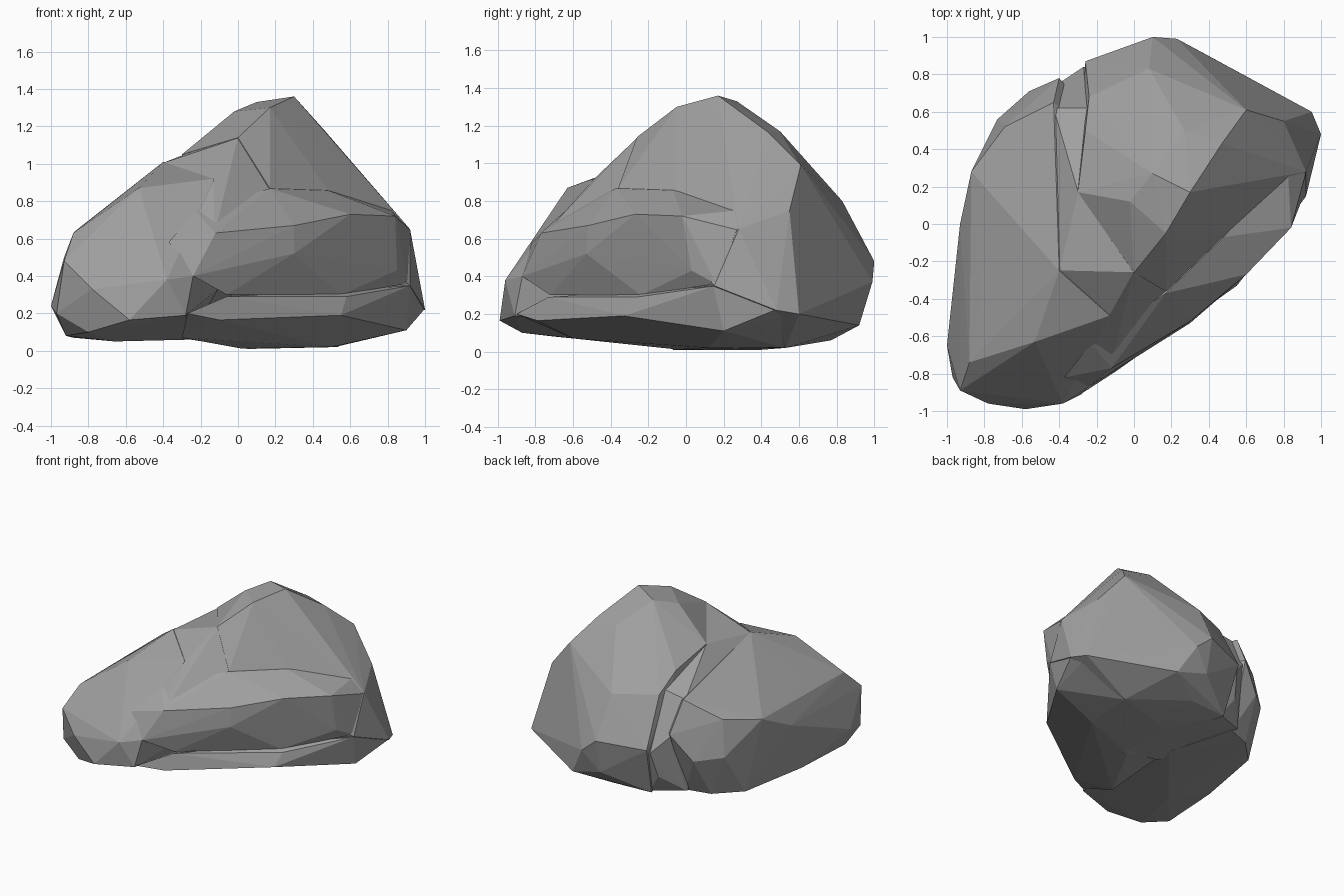
import bpy, bmesh


def hull(name, points):
    """Flat-faced convex chunk of stone wrapped around its corner points."""
    bm = bmesh.new()
    for p in points:
        bm.verts.new(p)
    res = bmesh.ops.convex_hull(bm, input=bm.verts[:])
    loose = {g for g in res["geom_interior"] + res["geom_unused"]
             if isinstance(g, bmesh.types.BMVert)}
    bmesh.ops.delete(bm, geom=[v for v in loose if v.is_valid], context='VERTS')
    bmesh.ops.recalc_face_normals(bm, faces=bm.faces[:])
    mesh = bpy.data.meshes.new(name)
    bm.to_mesh(mesh)
    bm.free()
    ob = bpy.data.objects.new(name, mesh)
    bpy.context.collection.objects.link(ob)
    return ob


# Main mass: summit ridge, back and right end
boulder = hull("boulder", [
    (.30, .17, 1.36), (.17, -.05, 1.30), (.10, .27, 1.33), (-.02, .12, 1.28),
    (0, -.26, 1.14), (.27, .50, 1.17), (.47, .43, 1.17), (.60, .61, .99),
    (.60, .31, .99), (-.30, .17, 1.05), (-.26, .50, .95), (-.24, .68, .82),
    (.08, .83, .80), (.10, 1.0, .48), (.23, .99, .37), (-.26, .87, .45),
    (.82, .34, .76), (.80, .55, .75), (.95, .60, .20), (1.0, .48, .22),
    (.92, .28, .65), (.92, .15, .35), (.36, .92, .14), (.10, .94, .21),
    (-.22, .75, .06), (.10, .77, .06), (.53, .53, .02), (.05, .40, .01),
    (.05, -.07, .01), (.17, -.36, .87), (.48, -.06, .86)])

# Long left shoulder
shoulder = hull("left_shoulder", [
    (-.53, -.63, .87), (-.13, -.49, .92), (-.40, -.25, 1.01), (-.43, .65, .82),
    (-.69, .52, .68), (-.40, .78, .58), (-.56, .71, .38), (-.73, .56, .40),
    (-.87, .28, .64), (-.93, 0, .50), (-.82, -.40, .68), (-.88, -.74, .63),
    (-.93, -.89, .48), (-.78, -.96, .33), (-1.0, -.65, .24), (-.97, -.82, .20),
    (-.58, -.99, .165), (-.38, -.96, .38), (-.24, -.87, .40), (-.24, -.64, .75),
    (-.80, -.87, .10), (-.92, -.70, .08), (-.66, -.40, .05), (-.25, .10, .06),
    (-.60, .54, .07), (-.78, .36, .07), (-.88, -.20, .07), (-.42, .60, .08),
    (-.28, -.91, .19), (.10, .20, .50)])

# Saddle filling the valley between summit and shoulder, down to the base
saddle = hull("saddle", [
    (-.398, -.248, 1.006), (-.002, -.258, 1.137), (-.132, -.488, .918),
    (-.298, .168, 1.045), (.168, -.355, .866), (-.235, -.638, .746),
    (-.125, -.75, .625), (-.42, .60, .50), (-.27, .84, .42), (-.39, .76, .55),
    (-.43, .62, .81), (-.25, .62, .84), (-.30, .78, .22), (-.45, .63, .09),
    (-.20, .74, .065), (.09, .76, .065), (.05, .39, .015), (.04, -.06, .015),
    (-.28, -.05, .065)])

# Overhanging ledge along the front right
ledge = hull("front_ledge", [
    (-.12, -.77, .63), (-.24, -.87, .40), (.30, -.52, .67), (.30, -.53, .52),
    (.60, -.27, .73), (.84, -.02, .72), (.918, .27, .648), (.17, -.37, .868),
    (.48, -.07, .858), (-.23, -.64, .75), (-.06, -.72, .30), (.55, -.24, .30),
    (.85, .03, .43), (.91, .16, .36), (.82, .33, .757), (-.37, -.82, .58),
    (-.2, -.3, .5), (.3, .3, .5)])

# Low foot below the ledge
foot = hull("foot", [
    (-.27, -.90, .20), (-.10, -.79, .165), (.55, -.33, .19), (.58, -.26, .29),
    (-.06, -.73, .29), (.918, .145, .348), (.995, .47, .22), (.90, .20, .11),
    (.02, -.05, .012), (.50, .12, .02), (-.30, -.60, .07), (-.25, 0, .07),
    (.525, .52, .022), (.93, .58, .205)])

# Fuse the chunks into one stone
parts = (shoulder, saddle, ledge, foot)
for part in parts:
    mod = boulder.modifiers.new("fuse_" + part.name, 'BOOLEAN')
    mod.operation = 'UNION'
    mod.solver = 'EXACT'
    mod.object = part
bpy.context.view_layer.update()
fused = bpy.data.meshes.new_from_object(
    boulder.evaluated_get(bpy.context.evaluated_depsgraph_get()))
boulder.modifiers.clear()
boulder.data = fused
for part in parts:
    bpy.data.objects.remove(part)

# Dark grey stone
stone = bpy.data.materials.new("stone")
stone.diffuse_color = (.35, .35, .35, 1)
boulder.data.materials.clear()
boulder.data.materials.append(stone)
